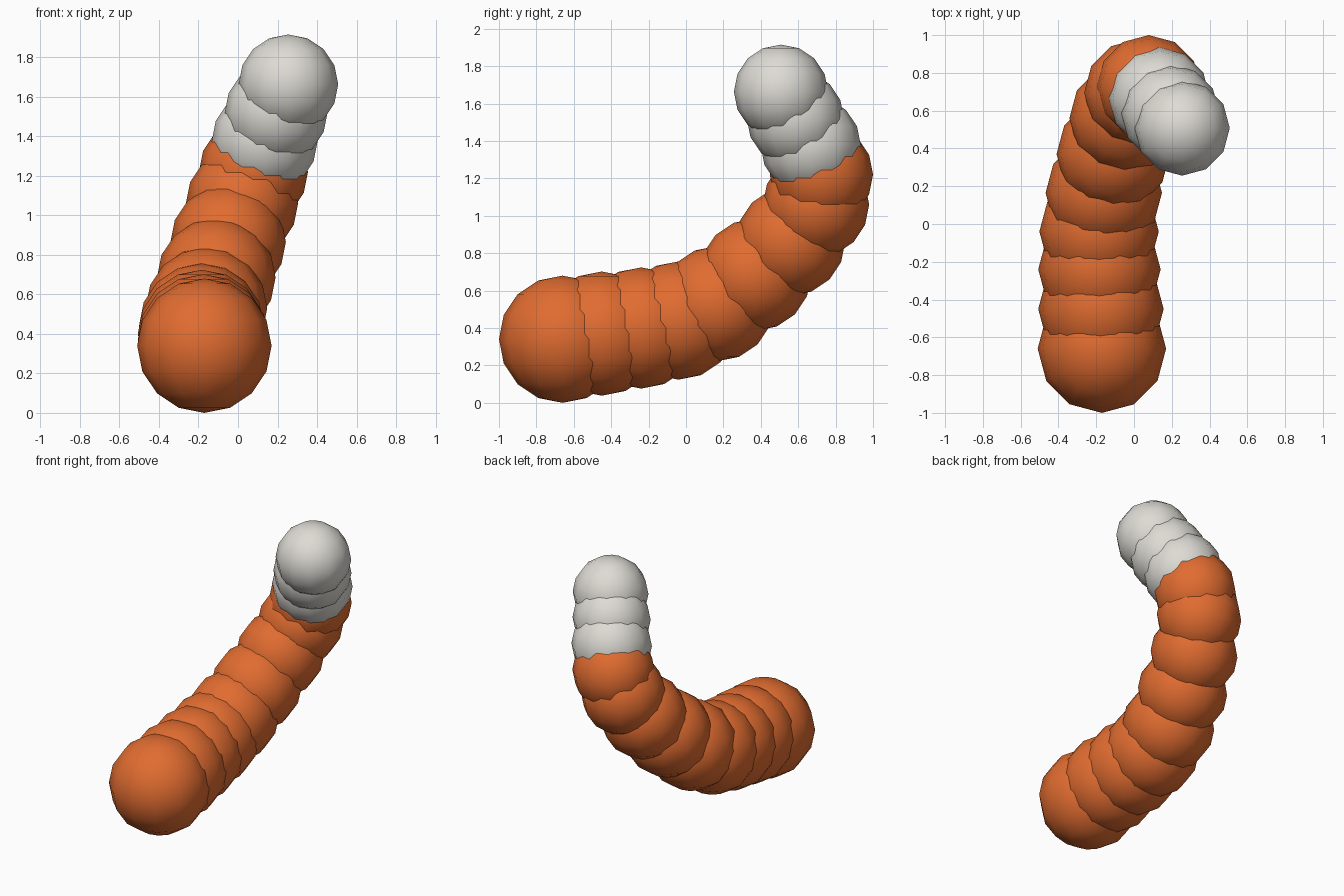
import bpy
import bmesh
from mathutils import Matrix

cube = bpy.data.objects.get("Cube")
if cube:
    bpy.data.objects.remove(cube, do_unlink=True)


def make_material(name, color):
    mat = bpy.data.materials.new(name)
    mat.use_nodes = True
    mat.diffuse_color = color
    mat.node_tree.nodes["Principled BSDF"].inputs["Base Color"].default_value = color
    return mat


orange = make_material("orange", (0.75, 0.15, 0.03, 1))
off_white = make_material("off_white", (0.73, 0.71, 0.66, 1))

# Segment centres from the thick base to the raised tip
path = [
    (-0.17, -0.66, 0.34), (-0.175, -0.45, 0.37), (-0.183, -0.24, 0.4),
    (-0.185, -0.04, 0.44), (-0.16, 0.165, 0.53), (-0.11, 0.37, 0.685),
    (-0.05, 0.56, 0.865), (0.02, 0.695, 1.06), (0.078, 0.724, 1.22),
    (0.135, 0.667, 1.375), (0.193, 0.585, 1.52), (0.255, 0.508, 1.663),
]
BASE_RADIUS, TIP_RADIUS, TIP_COUNT = 0.34, 0.252, 3


def add_ball(name, center, radius, mat):
    mesh = bpy.data.meshes.new(name)
    bm = bmesh.new()
    bmesh.ops.create_uvsphere(bm, u_segments=12, v_segments=8, radius=radius,
                              matrix=Matrix.Identity(4))
    for face in bm.faces:
        face.smooth = True
    bm.to_mesh(mesh)
    bm.free()
    mesh.materials.append(mat)
    obj = bpy.data.objects.new(name, mesh)
    obj.location = center
    bpy.context.collection.objects.link(obj)


# Overlapping balls taper evenly; the last few form the pale tip
last = len(path) - 1
for i, center in enumerate(path):
    radius = BASE_RADIUS + (TIP_RADIUS - BASE_RADIUS) * i / last
    is_tip = i > last - TIP_COUNT
    name = f"tail_tip_{i + 1}" if is_tip else f"tail_segment_{i + 1}"
    add_ball(name, center, radius, off_white if is_tip else orange)
